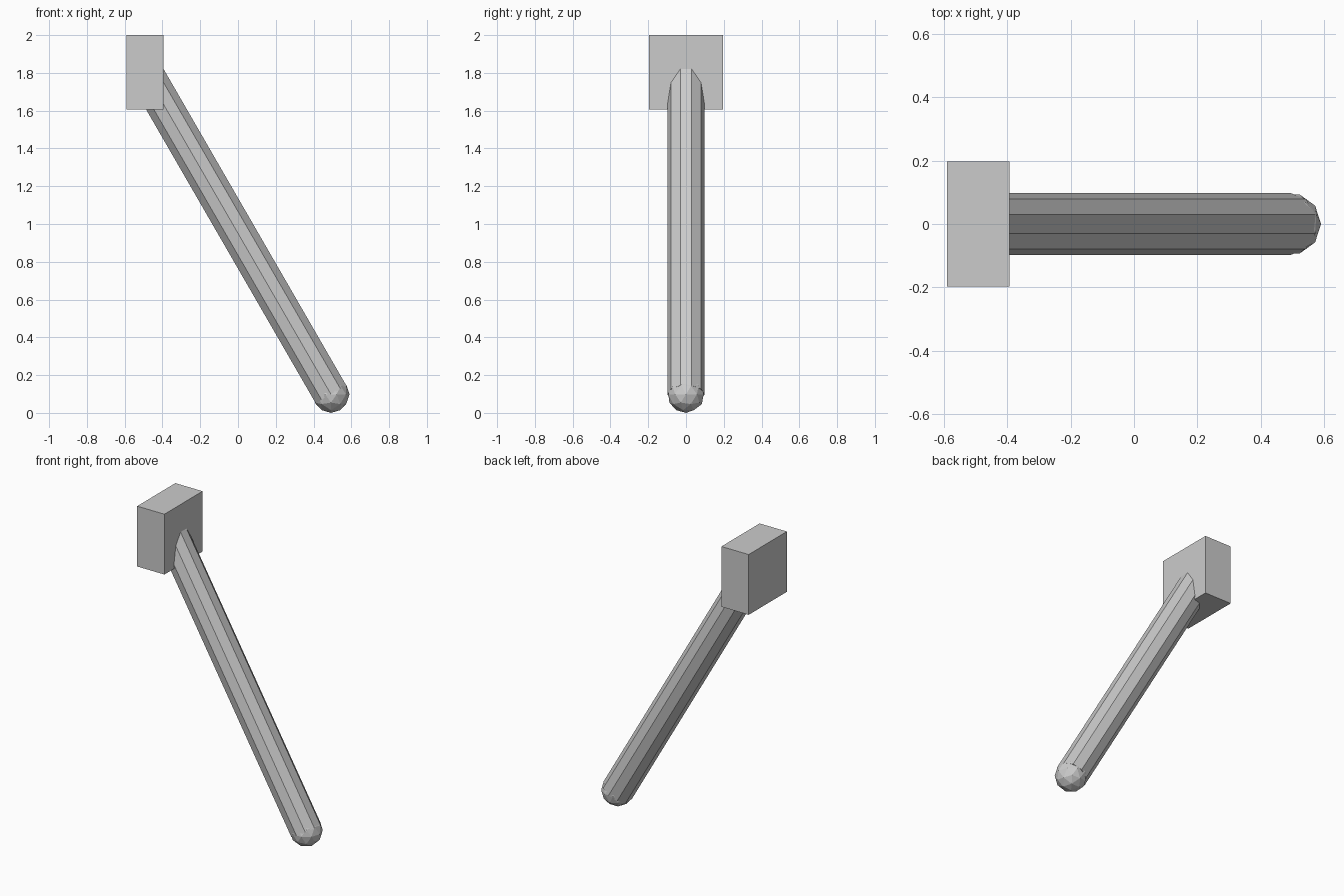
import bpy
from math import radians, sin, cos
from mathutils import Vector

if "Cube" in bpy.data.objects:
    bpy.data.objects.remove(bpy.data.objects["Cube"])

S = 2 / (20 * cos(radians(30)) + 3)   # unit so that total height is 2
tilt = radians(30)
foot = Vector((10 * sin(tilt), 0, 1 / S * S)) * S
head = foot + Vector((-sin(tilt), 0, cos(tilt))) * 20 * S

# Leaning ten-sided rod
bpy.ops.mesh.primitive_cylinder_add(vertices=10, radius=S, depth=20 * S,
                                    location=(foot + head) / 2,
                                    rotation=(0, -tilt, 0))
rod = bpy.context.object
rod.name = "rod"
# Turn the profile so that corners point along y (decagon edges face up)

# Faceted ball at the foot
bpy.ops.mesh.primitive_ico_sphere_add(subdivisions=2, radius=S, location=foot,
                                      rotation=(0, 0, radians(90)))
bpy.context.object.name = "foot_ball"

# Mounting block at the head
bpy.ops.mesh.primitive_cube_add(size=1, location=head)
block = bpy.context.object
block.name = "head_block"
block.scale = (2 * S, 4 * S, 4 * S)
